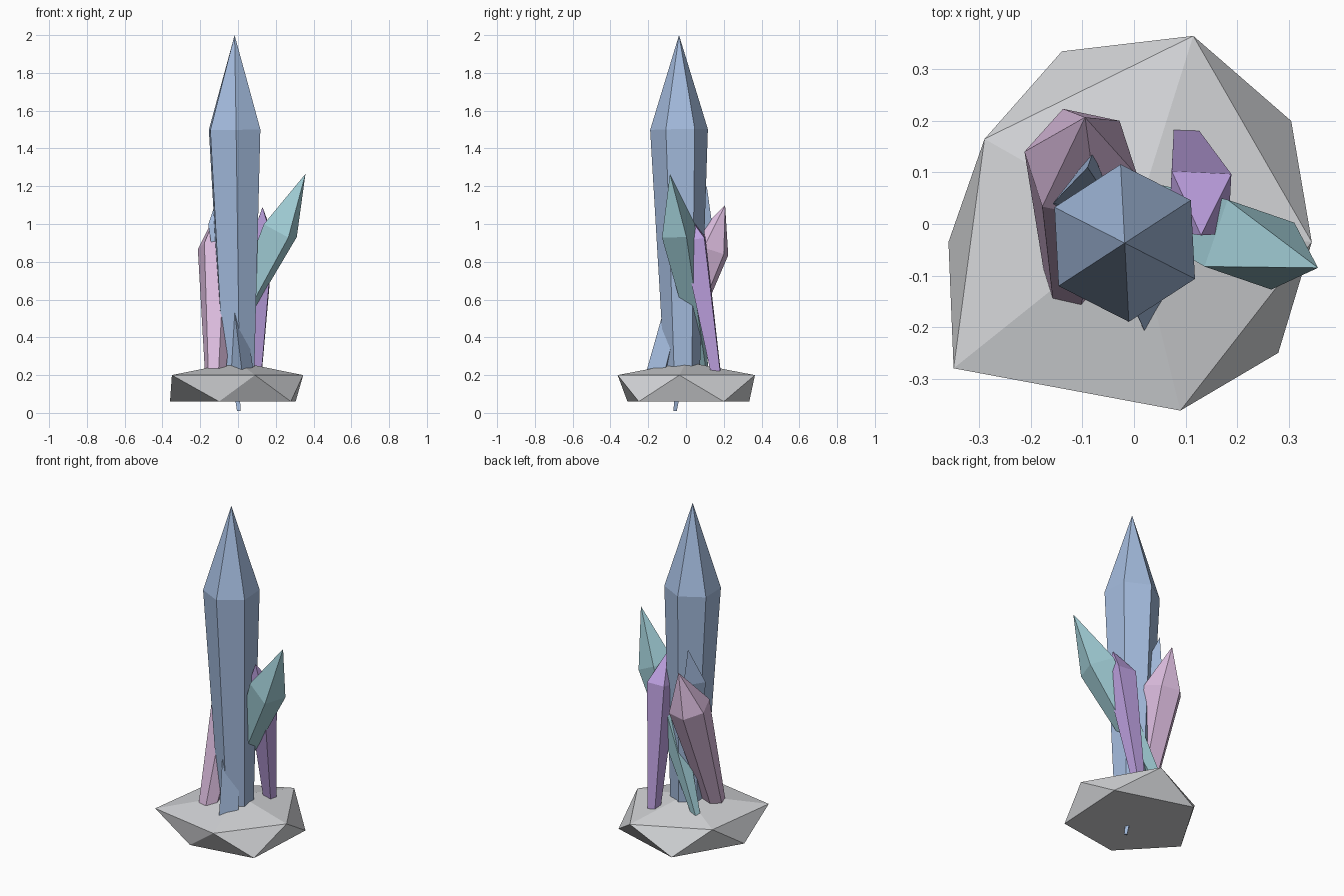
import bpy, bmesh
from math import cos, sin, radians
from mathutils import Vector

cube = bpy.data.objects.get("Cube")
if cube:
    bpy.data.objects.remove(cube, do_unlink=True)


def material(name, rgb):
    mat = bpy.data.materials.new(name)
    mat.use_nodes = True
    mat.diffuse_color = (*rgb, 1)
    mat.node_tree.nodes["Principled BSDF"].inputs["Base Color"].default_value = (*rgb, 1)
    return mat


BLUE = material("pale blue", (0.37, 0.50, 0.73))
TEAL = material("pale teal", (0.36, 0.62, 0.68))
PINK = material("pale pink", (0.72, 0.51, 0.74))
PURPLE = material("pale purple", (0.52, 0.36, 0.76))
STONE = material("light grey stone", (0.65, 0.66, 0.68))


def finish(name, bm, mat):
    bmesh.ops.recalc_face_normals(bm, faces=bm.faces)
    mesh = bpy.data.meshes.new(name)
    bm.to_mesh(mesh)
    bm.free()
    mesh.materials.append(mat)
    obj = bpy.data.objects.new(name, mesh)
    bpy.context.collection.objects.link(obj)
    return obj


def ring(bm, centre, axis, radius, sides, phase):
    """Regular outline from above, tilted square to the crystal's axis."""
    verts = []
    for i in range(sides):
        a = radians(phase + 360 * i / sides)
        x, y = radius * cos(a), radius * sin(a)
        verts.append(bm.verts.new(centre + Vector((x, y, -(x * axis.x + y * axis.y) / axis.z))))
    return verts


def crystal(name, mat, base, base_r, shoulder, shoulder_r, tip, sides, phase):
    base, shoulder, tip = Vector(base), Vector(shoulder), Vector(tip)
    axis = (shoulder - base).normalized()
    bm = bmesh.new()
    low = ring(bm, base, axis, base_r, sides, phase)
    high = ring(bm, shoulder, axis, shoulder_r, sides, phase)
    point = bm.verts.new(tip)
    bm.faces.new(low)
    for i in range(sides):
        j = (i + 1) % sides
        bm.faces.new((low[i], low[j], high[j], high[i]))
        bm.faces.new((high[i], high[j], point))
    return finish(name, bm, mat)


# Faceted rock: five low corners, five high corners and a shallow peak
low_corners = [(-0.36, -0.035), (-0.14, 0.335), (0.305, 0.20), (0.28, -0.25), (-0.10, -0.31)]
high_corners = [(-0.35, -0.28), (0.09, -0.362), (0.345, -0.035), (0.115, 0.365), (-0.29, 0.165)]
bm = bmesh.new()
for x, y in low_corners:
    bm.verts.new((x, y, 0.06))
for x, y in high_corners:
    bm.verts.new((x, y, 0.2))
bm.verts.new((0, 0, 0.27))
bmesh.ops.convex_hull(bm, input=bm.verts)
finish("rock_base", bm, STONE)

# Tall central crystal
crystal("main_crystal", BLUE, (0.003, -0.02, 0.2), 0.093,
        (-0.018, -0.037, 1.5), 0.153, (-0.018, -0.037, 2), 6, 93)

# Leaning side crystals
crystal("teal_crystal", TEAL, (-0.14, 0.10, 0.21), 0.022,
        (0.224, -0.04, 0.965), 0.097, (0.357, -0.085, 1.265), 4, 26)
crystal("purple_crystal", PURPLE, (0.1, 0.16, 0.2), 0.034,
        (0.128, 0.042, 0.92), 0.082, (0.13, -0.022, 1.09), 4, 42)
crystal("pink_crystal", PINK, (-0.12, -0.105, 0.21), 0.056,
        (-0.103, 0.117, 0.87), 0.112, (-0.095, 0.207, 1.1), 6, 48)

# Slim blue spikes; the rear one pierces the rock
crystal("rear_spike", BLUE, (0.005, -0.06, 0.01), 0.011,
        (-0.09, 0.067, 1.0), 0.073, (-0.09, 0.11, 1.2), 3, 82)
crystal("front_spike", BLUE, (0.025, -0.143, 0.21), 0.065,
        (-0.015, -0.06, 0.53), 0.058, (0.022, -0.08, 0.62), 3, 266)
